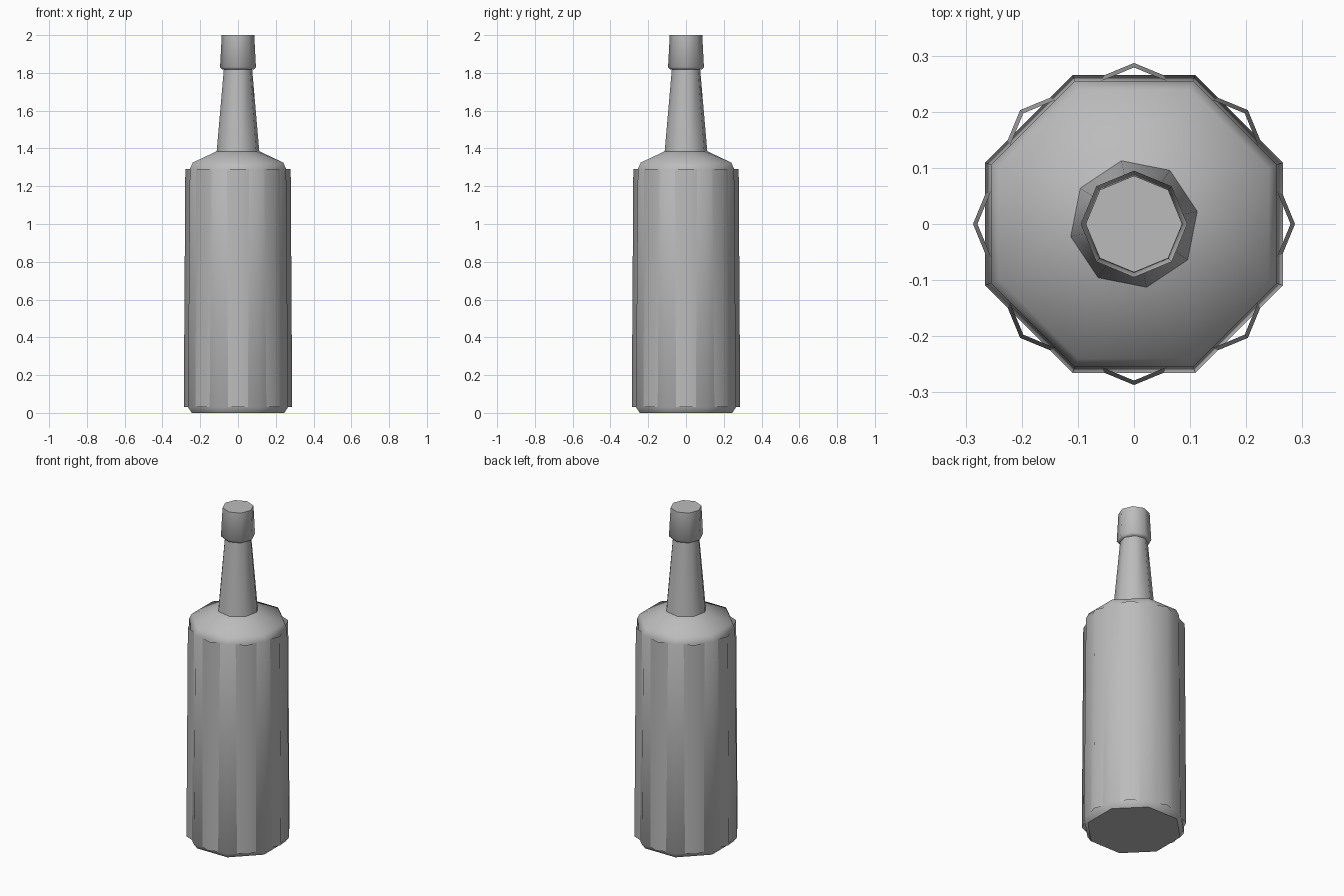
import bpy
import bmesh
from math import radians, sin, cos, pi

cube = bpy.data.objects.get("Cube")
if cube:
    bpy.data.objects.remove(cube, do_unlink=True)

SIDES = 8

grey = bpy.data.materials.new("plain_grey")
grey.use_nodes = True
grey.diffuse_color = (0.5, 0.5, 0.5, 1)
grey.node_tree.nodes["Principled BSDF"].inputs["Base Color"].default_value = (0.5, 0.5, 0.5, 1)


def lathe(name, profile, bottom=True, top=True):
    """Stack octagonal rings of (radius, height, turn in degrees)."""
    bm = bmesh.new()
    rings = []
    for radius, z, turn in profile:
        angles = [radians(turn) + 2 * pi * i / SIDES for i in range(SIDES)]
        rings.append([bm.verts.new((radius * cos(a), radius * sin(a), z)) for a in angles])
    for low, high in zip(rings, rings[1:]):
        for i in range(SIDES):
            j = (i + 1) % SIDES
            bm.faces.new((low[i], low[j], high[j], high[i]))
    if bottom:
        bm.faces.new(rings[0][::-1])
    if top:
        bm.faces.new(rings[-1])
    mesh = bpy.data.meshes.new(name)
    bm.to_mesh(mesh)
    bm.free()
    obj = bpy.data.objects.new(name, mesh)
    bpy.context.collection.objects.link(obj)
    mesh.materials.append(grey)
    bpy.ops.object.select_all(action="DESELECT")
    obj.select_set(True)
    bpy.context.view_layer.objects.active = obj
    bpy.ops.object.shade_smooth_by_angle(angle=radians(50))
    return obj


# Bottle: chamfered base, body, shoulder and neck in one skin
lathe("bottle", [
    (0.265, 0.0, 22.5),
    (0.287, 0.03, 22.5),
    (0.276, 1.29, 22.5),
    (0.26, 1.325, 22.5),
    (0.115, 1.385, 11.25),
    (0.076, 1.825, 11.25),
])

# Label: open sleeve turned half a side against the body
lathe("label", [(0.287, 0.03, 0), (0.279, 1.29, 0)], bottom=False, top=False)

# Cap: tapered, with a small lip underneath
lathe("cap", [(0.084, 1.818, 0), (0.095, 1.83, 0), (0.086, 2.0, 0)])
